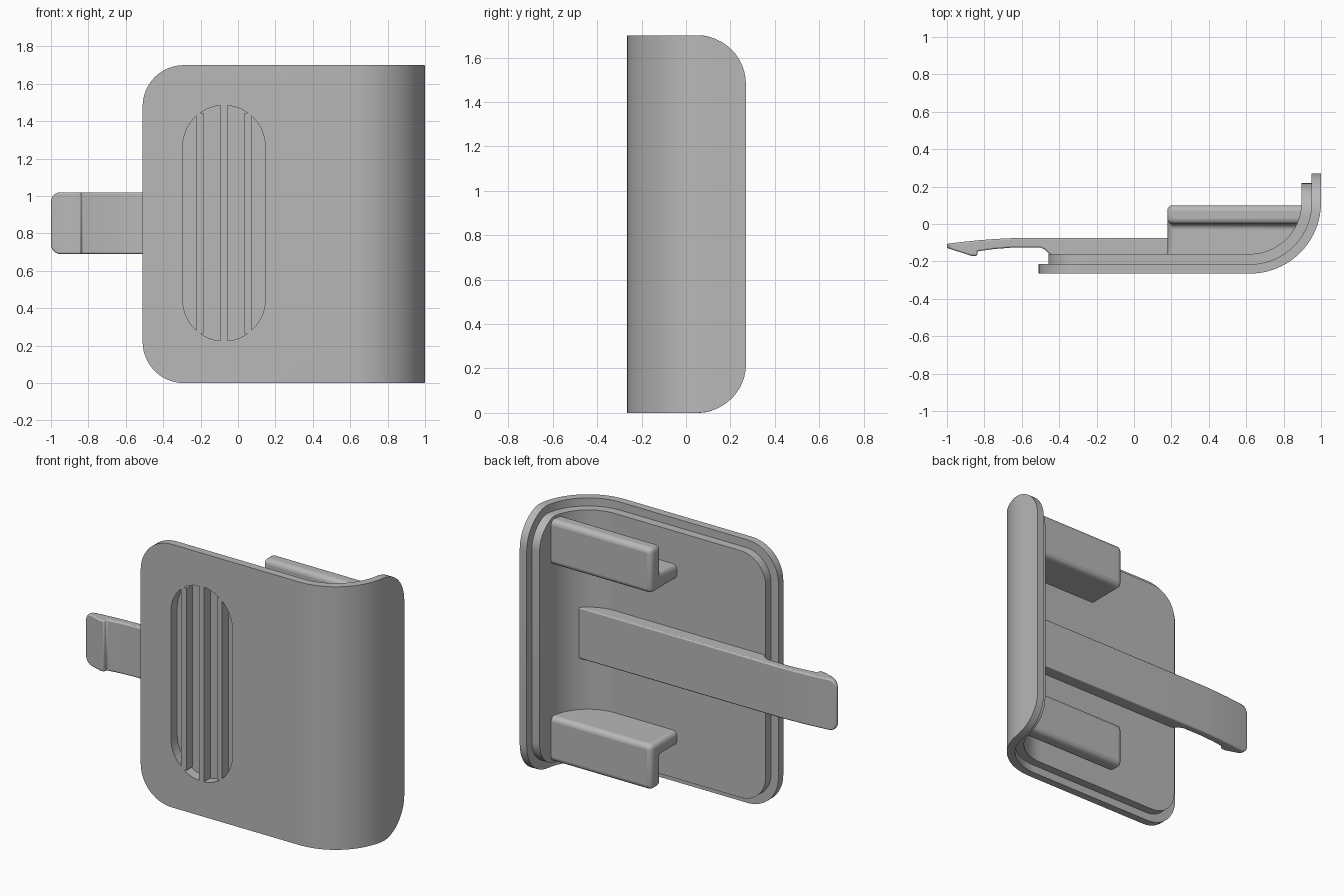
import bpy, bmesh, math
from mathutils import Vector

cube = bpy.data.objects.get("Cube")
if cube:
    bpy.data.objects.remove(cube, do_unlink=True)

grey = bpy.data.materials.new("plain grey")
grey.use_nodes = True
colour = (0.48, 0.48, 0.48, 1)
grey.diffuse_color = colour
grey.node_tree.nodes["Principled BSDF"].inputs["Base Color"].default_value = colour

LEFT, FRONT, BEND_X, RADIUS = -0.51, -0.265, 0.62, 0.38
BEND_Y = FRONT + RADIUS
FLAT = BEND_X - LEFT
ARC = RADIUS * math.pi / 2
LENGTH = FLAT + ARC + 0.155
MID = 0.85


def make(name, bm):
    bmesh.ops.recalc_face_normals(bm, faces=bm.faces)
    mesh = bpy.data.meshes.new(name)
    bm.to_mesh(mesh)
    bm.free()
    mesh.materials.append(grey)
    obj = bpy.data.objects.new(name, mesh)
    bpy.context.collection.objects.link(obj)
    return obj


def prism(points, offset):
    """Solid made by sweeping a flat outline."""
    bm = bmesh.new()
    face = bm.faces.new([bm.verts.new(p) for p in points])
    ext = bmesh.ops.extrude_face_region(bm, geom=[face])
    verts = [g for g in ext["geom"] if isinstance(g, bmesh.types.BMVert)]
    bmesh.ops.translate(bm, verts=verts, vec=Vector(offset))
    return bm


def boolean(obj, cutter, operation):
    mod = obj.modifiers.new("cut", "BOOLEAN")
    mod.operation, mod.object, mod.solver = operation, cutter, "EXACT"
    cutter.hide_render = True
    cutter.hide_set(True)


def soften(obj, width, segments=3):
    mod = obj.modifiers.new("round", "BEVEL")
    mod.width, mod.segments = width, segments
    mod.limit_method, mod.angle_limit = "ANGLE", math.radians(40)


def bent(s, t):
    """Point at length s along the bent path, t inward from the outer face."""
    if s < FLAT:
        return LEFT + s, FRONT + t
    if s < FLAT + ARC:
        a = (s - FLAT) / RADIUS
        return BEND_X + (RADIUS - t) * math.sin(a), BEND_Y - (RADIUS - t) * math.cos(a)
    return BEND_X + RADIUS - t, BEND_Y + s - FLAT - ARC


def bent_panel(name, inner, outer, inset, r):
    """Rounded rectangle wrapped around the bend."""
    corner = [r * (1 - math.cos(i * math.pi / 24)) for i in range(13)]
    a, b = inset, LENGTH - inset
    stations = [a + d for d in corner] + [b - d for d in corner]
    stations += [FLAT + ARC * i / 24 for i in range(25) if FLAT + ARC * i / 24 < b - r]
    bm = bmesh.new()
    rings = []
    for s in sorted(stations):
        d = min(s - a, b - s, r)
        h = MID - inset - r + math.sqrt(max(r * r - (r - d) ** 2, 0))
        (ox, oy), (ix, iy) = bent(s, outer), bent(s, inner)
        rings.append([bm.verts.new(p) for p in (
            (ox, oy, MID - h), (ix, iy, MID - h), (ix, iy, MID + h), (ox, oy, MID + h))])
    for p, q in zip(rings, rings[1:]):
        for i in range(4):
            j = (i + 1) % 4
            bm.faces.new((p[i], p[j], q[j], q[i]))
    bm.faces.new(rings[0])
    bm.faces.new(rings[-1])
    return make(name, bm)


# Outer cover and the smaller step behind it
cover = bent_panel("outer_cover", 0.05, 0, 0, 0.22)
step = bent_panel("inner_step", 0.105, 0.045, 0.052, 0.18)

# Pill-shaped grip recess in the front
GRIP_X, GRIP_R, GRIP_H = -0.075, 0.22, 0.41
pill = []
for i in range(50):
    half, k = divmod(i, 25)
    a = math.pi * (half + k / 24)
    z = MID + 0.005 + (GRIP_H if half == 0 else -GRIP_H) + GRIP_R * math.sin(a)
    pill.append((GRIP_X + GRIP_R * math.cos(a), FRONT - 0.05, z))
recess = make("grip_cutter", prism(pill, (0, 0.115, 0)))
boolean(cover, recess, "DIFFERENCE")
boolean(step, recess, "DIFFERENCE")

# Upright bars across the recess
parts = [cover, step]
for i, x in enumerate((-0.203, -0.075, 0.053)):
    h = GRIP_H + math.sqrt(GRIP_R ** 2 - (x - GRIP_X) ** 2)
    w, z = 0.019, MID + 0.005
    outline = [(x - w, FRONT, z - h), (x + w, FRONT, z - h),
               (x + w, FRONT, z + h), (x - w, FRONT, z + h)]
    parts.append(make(f"grip_bar_{i + 1}", prism(outline, (0, 0.072, 0))))

# Two L-shaped rear hooks, trimmed to the bend
region = [(0, 0.3), (0, FRONT + 0.08)]
region += [bent(FLAT + ARC * i / 16, 0.08) for i in range(17)] + [(0.92, 0.3)]
trim = make("hook_trim", prism([(x, y, -0.1) for x, y in region], (0, 0, 2)))
hook_shape = [(-0.24, 0.36), (0.1, 0.36), (0.1, 0.07), (0, 0.07), (0, 0.265), (-0.24, 0.265)]
for name, flip in (("lower_hook", False), ("upper_hook", True)):
    points = [(0.178, y, 2 * MID - z if flip else z) for y, z in hook_shape]
    hook = make(name, prism(points, (0.8, 0, 0)))
    soften(hook, 0.03, 4)
    boolean(hook, trim, "INTERSECT")
    parts.append(hook)

# Long spring arm with a catch at its tip
arm_outline = [
    (0.835, -0.075), (-0.63, -0.075), (-0.72, -0.079), (-0.82, -0.086), (-0.92, -0.096),
    (-1, -0.106), (-1, -0.128), (-0.87, -0.17), (-0.838, -0.17), (-0.838, -0.146),
    (-0.75, -0.134), (-0.65, -0.126), (-0.5, -0.126), (-0.475, -0.138), (-0.455, -0.158),
    (-0.44, -0.17), (0.835, -0.17)]
bm = prism([(x, y, 0.69) for x, y in arm_outline], (0, 0, 0.33))
tip = [e for e in bm.edges if all(v.co.x < -0.99 for v in e.verts)
       and abs(e.verts[0].co.z - e.verts[1].co.z) < 0.01]
bmesh.ops.bevel(bm, geom=tip, offset=0.05, segments=5, profile=0.5, affect="EDGES")
arm = make("spring_arm", bm)
soften(arm, 0.008, 2)
parts.append(arm)

# Smooth the rounded surfaces, keeping hard edges crisp
bpy.ops.object.select_all(action="DESELECT")
for obj in parts:
    obj.select_set(True)
bpy.context.view_layer.objects.active = cover
bpy.ops.object.shade_smooth_by_angle(angle=math.radians(32))
